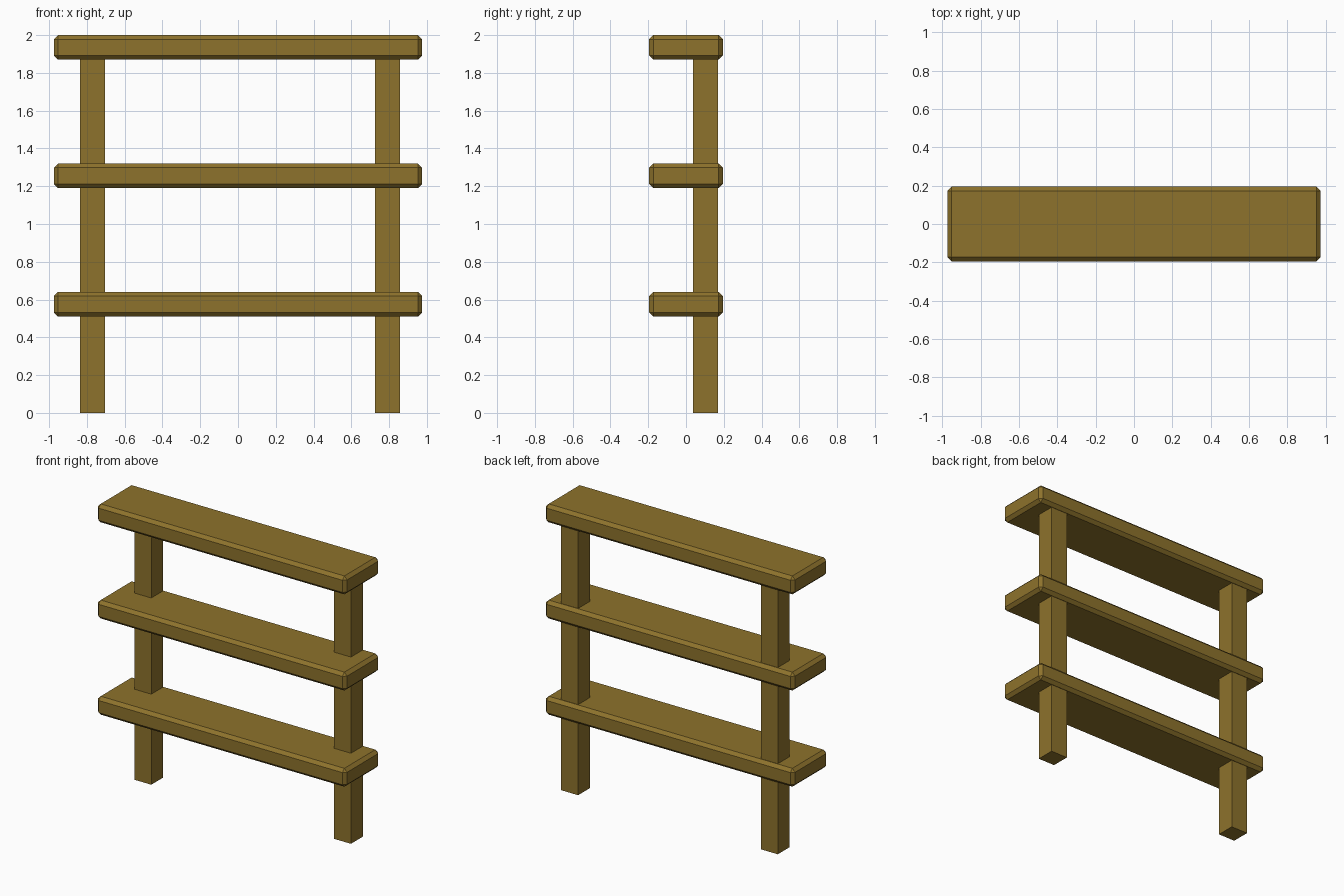
import bpy

if "Cube" in bpy.data.objects:
    bpy.data.objects.remove(bpy.data.objects["Cube"])

wood = bpy.data.materials.new("wood")
wood.diffuse_color = (0.27, 0.17, 0.025, 1)
wood.use_nodes = True
wood.node_tree.nodes["Principled BSDF"].inputs["Base Color"].default_value = wood.diffuse_color


def box(name, lo, hi, chamfer=0):
    bpy.ops.mesh.primitive_cube_add(size=1, location=[(a + b) / 2 for a, b in zip(lo, hi)])
    ob = bpy.context.object
    ob.name = name
    ob.scale = [b - a for a, b in zip(lo, hi)]
    bpy.ops.object.transform_apply(location=False, rotation=False, scale=True)
    ob.data.materials.append(wood)
    if chamfer:
        mod = ob.modifiers.new("chamfer", 'BEVEL')
        mod.width = chamfer
        mod.segments = 1
    return ob


# Three chamfered shelf boards
for name, top in (("lower_shelf", 0.64), ("middle_shelf", 1.32), ("top_shelf", 2.0)):
    box(name, (-0.975, -0.195, top - 0.13), (0.975, 0.195, top), 0.022)

# Two square posts near the back edge, ending inside the top board
for name, x in (("left_post", -0.837), ("right_post", 0.725)):
    box(name, (x, 0.038, 0), (x + 0.132, 0.17, 1.9))
